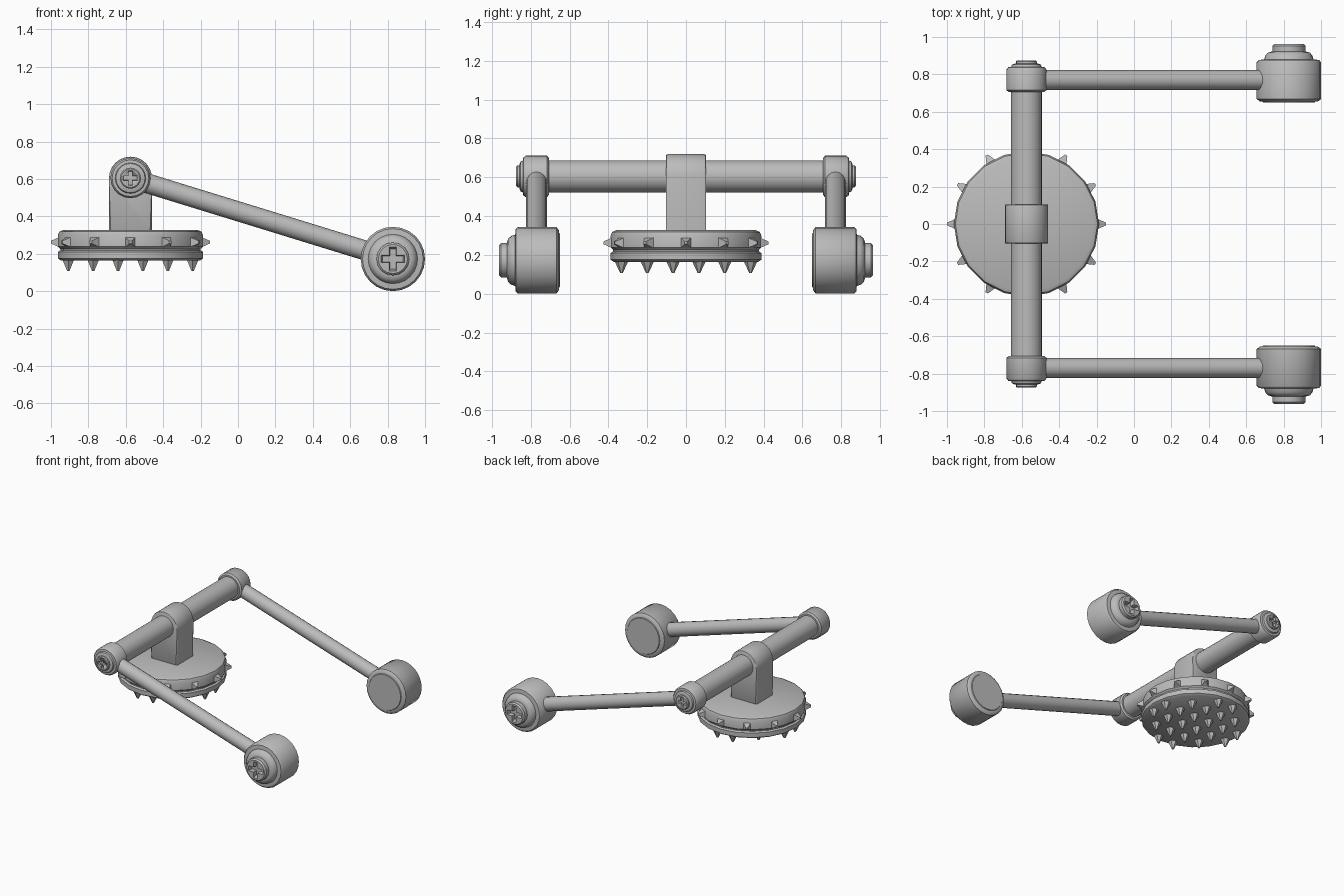
import bpy, bmesh, math
from mathutils import Matrix, Vector

if "Cube" in bpy.data.objects:
    bpy.data.objects.remove(bpy.data.objects["Cube"])

grey = bpy.data.materials.new("plain grey")
grey.diffuse_color = (0.5, 0.5, 0.5, 1)
grey.use_nodes = True
grey.node_tree.nodes["Principled BSDF"].inputs["Base Color"].default_value = grey.diffuse_color

CX, ROD_Z = -0.575, 0.604          # disc centre / rod height
HUB_X, HUB_Z = 0.828, 0.172        # weight centre
ARM_Y = 0.77


def finish(name, bm, matrix=Matrix(), angle=40):
    bm.transform(matrix)
    bmesh.ops.recalc_face_normals(bm, faces=bm.faces)
    me = bpy.data.meshes.new(name)
    bm.to_mesh(me)
    bm.free()
    me.materials.append(grey)
    ob = bpy.data.objects.new(name, me)
    bpy.context.collection.objects.link(ob)
    bpy.ops.object.select_all(action='DESELECT')
    ob.select_set(True)
    bpy.context.view_layer.objects.active = ob
    bpy.ops.object.shade_smooth_by_angle(angle=math.radians(angle))
    return ob


def lathe(name, profile, segs, matrix=Matrix()):
    """Closed solid turned around z from (radius, height) points."""
    bm = bmesh.new()
    rings = [[bm.verts.new((r * math.cos(2 * math.pi * i / segs),
                            r * math.sin(2 * math.pi * i / segs), h))
              for i in range(segs)] for r, h in profile]
    for a, b in zip(rings, rings[1:]):
        for i in range(segs):
            j = (i + 1) % segs
            bm.faces.new((a[i], a[j], b[j], b[i]))
    bm.faces.new(rings[0][::-1])
    bm.faces.new(rings[-1])
    return finish(name, bm, matrix)


def prism(name, outline, z0, z1, matrix=Matrix(), shrink=1.0, bevel=0.0):
    """Extruded outline; the z0 end may be shrunk to give a taper."""
    bm = bmesh.new()
    lo = [bm.verts.new((x * shrink, y * shrink, z0)) for x, y in outline]
    hi = [bm.verts.new((x, y, z1)) for x, y in outline]
    caps = [bm.faces.new(lo[::-1]), bm.faces.new(hi)]
    n = len(outline)
    for i in range(n):
        j = (i + 1) % n
        bm.faces.new((lo[i], lo[j], hi[j], hi[i]))
    if bevel:
        edges = {e for f in caps for e in f.edges}
        bmesh.ops.bevel(bm, geom=list(edges), offset=bevel, segments=2,
                        profile=0.5, affect='EDGES')
    return finish(name, bm, matrix)


def axis_y(x, y, z, s):
    """Places a z-axis part so that it points along s * y."""
    return Matrix.Translation((x, y, z)) @ Matrix.Rotation(-s * math.pi / 2, 4, 'X')


def screw_cap(name, matrix, k, h0, h1):
    """Round cap with a tapered cross recess."""
    r = 0.088 * k
    cap = lathe(name, [(r, h0), (r, h1 - 0.010 * k), (r - 0.010 * k, h1)], 16, matrix)
    a, b = 0.020 * k, 0.068 * k
    cross = [(b, -a), (b, a), (a, a), (a, b), (-a, b), (-a, a),
             (-b, a), (-b, -a), (-a, -a), (-a, -b), (a, -b), (a, -a)]
    cutter = prism("cross_cutter", cross, h1 - 0.035 * k, h1 + 0.02, matrix, 0.8)
    cutter.hide_render = True
    mod = cap.modifiers.new("cross", 'BOOLEAN')
    mod.operation, mod.solver, mod.object = 'DIFFERENCE', 'EXACT', cutter
    bpy.context.view_layer.objects.active = cap
    bpy.ops.object.modifier_apply(modifier=mod.name)
    bpy.data.objects.remove(cutter)


# grooved disc
lathe("spiked_disc", [(0.37, 0.163), (0.388, 0.175), (0.388, 0.210), (0.375, 0.218),
                      (0.375, 0.226), (0.388, 0.238), (0.388, 0.300), (0.380, 0.318),
                      (0.360, 0.327)], 20, Matrix.Translation((CX, 0, 0)))

# spikes under the disc on a square grid, and around its rim
bm = bmesh.new()
for i in range(6):
    for j in range(6):
        x, y = (i - 2.5) * 0.133, (j - 2.5) * 0.133
        if math.hypot(x, y) < 0.36:
            m = Matrix.Translation((CX + x, y, 0.138)) @ Matrix.Rotation(math.pi, 4, 'X')
            bmesh.ops.create_cone(bm, cap_ends=True, segments=6, radius1=0.036,
                                  radius2=0.007, depth=0.062, matrix=m)
finish("bottom_spikes", bm, angle=30)

bm = bmesh.new()
for i in range(12):
    m = (Matrix.Translation((CX, 0, 0.262)) @ Matrix.Rotation(i * math.pi / 6, 4, 'Z')
         @ Matrix.Translation((0.399, 0, 0)) @ Matrix.Rotation(math.pi / 2, 4, 'Y')
         @ Matrix.Rotation(math.pi / 4, 4, 'Z'))
    bmesh.ops.create_cone(bm, cap_ends=True, segments=4, radius1=0.043,
                          radius2=0.010, depth=0.052, matrix=m)
finish("rim_spikes", bm, angle=30)

# round-topped bracket holding the rod
R = 0.115
outline = [(-R, 0.31)] + [(R, 0.31)] + [
    (R * math.cos(math.pi * i / 12), ROD_Z + R * math.sin(math.pi * i / 12)) for i in range(13)]
stand = Matrix.Translation((CX, 0, 0)) @ Matrix.Rotation(math.pi / 2, 4, 'X')
prism("rod_bracket", outline, -0.104, 0.104, stand, 1.0, 0.01)

# cross rod
lathe("cross_rod", [(0.083, -0.73), (0.083, 0.73)], 24, axis_y(CX, 0, ROD_Z, 1))

for s, side in ((-1, "front"), (1, "back")):
    # collar with screw cap at the rod end
    m = axis_y(CX, 0, ROD_Z, s)
    lathe(side + "_collar", [(0.095, 0.706), (0.107, 0.716), (0.107, 0.825), (0.098, 0.838),
                             (0.082, 0.840), (0.078, 0.852), (0.062, 0.858)], 20, m)
    screw_cap(side + "_collar_screw", m, 0.64, 0.845, 0.875)

    # slanting arm
    a, b = Vector((CX, s * ARM_Y, ROD_Z)), Vector((HUB_X, s * ARM_Y, HUB_Z))
    m = Matrix.Translation(a) @ (b - a).to_track_quat('Z', 'Y').to_matrix().to_4x4()
    lathe(side + "_arm", [(0.053, 0.03), (0.053, (b - a).length - 0.05)], 16, m)

    # round weight with shoulder and screw cap
    m = axis_y(HUB_X, 0, HUB_Z, s)
    lathe(side + "_weight", [(0.140, 0.655), (0.155, 0.655), (0.172, 0.668), (0.172, 0.865),
                             (0.162, 0.877), (0.132, 0.880), (0.126, 0.900), (0.112, 0.916),
                             (0.092, 0.922)], 24, m)
    lathe(side + "_weight_plate", [(0.138, 0.650), (0.142, 0.656)], 24, m)
    screw_cap(side + "_weight_screw", m, 1.0, 0.91, 0.963)
